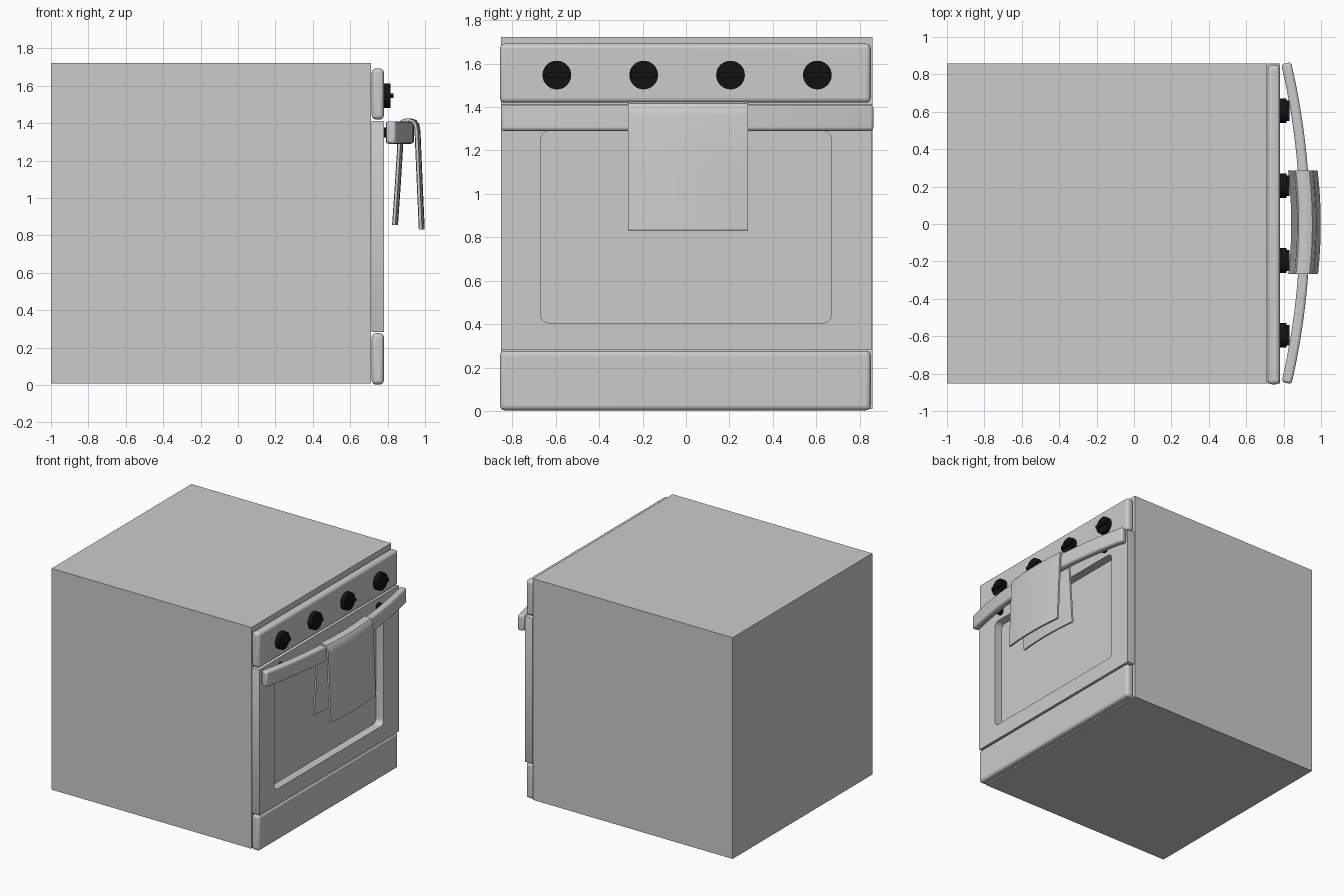
import bpy, bmesh, math
from mathutils import Matrix, Vector

if "Cube" in bpy.data.objects:
    bpy.data.objects.remove(bpy.data.objects["Cube"])

black = bpy.data.materials.new("black")
black.diffuse_color = (0.006, 0.006, 0.006, 1)
black.use_nodes = True
black.node_tree.nodes["Principled BSDF"].inputs["Base Color"].default_value = black.diffuse_color


def add_mesh(name, bm, bevel=0, segments=4, mat=None):
    bmesh.ops.recalc_face_normals(bm, faces=bm.faces)
    me = bpy.data.meshes.new(name)
    bm.to_mesh(me)
    bm.free()
    ob = bpy.data.objects.new(name, me)
    bpy.context.collection.objects.link(ob)
    if mat:
        me.materials.append(mat)
    if bevel:
        mod = ob.modifiers.new("bevel", 'BEVEL')
        mod.width, mod.segments = bevel, segments
        mod.limit_method = 'ANGLE'
    bpy.ops.object.select_all(action='DESELECT')
    ob.select_set(True)
    bpy.context.view_layer.objects.active = ob
    bpy.ops.object.shade_smooth_by_angle(angle=math.radians(35))
    return ob


def box_bm(bm, x, y, z):
    m = Matrix.LocRotScale(
        Vector((sum(x) / 2, sum(y) / 2, sum(z) / 2)), None,
        Vector((x[1] - x[0], y[1] - y[0], z[1] - z[0])))
    bmesh.ops.create_cube(bm, size=1, matrix=m)


def box(name, x, y, z, bevel=0):
    bm = bmesh.new()
    box_bm(bm, x, y, z)
    return add_mesh(name, bm, bevel)


def disc_bm(bm, x0, x1, y, z, r, sides=32):
    m = Matrix.Translation(((x0 + x1) / 2, y, z)) @ Matrix.Rotation(math.pi / 2, 4, 'Y')
    bmesh.ops.create_cone(bm, cap_ends=True, segments=sides, radius1=r, radius2=r,
                          depth=x1 - x0, matrix=m)


def loft(name, rings, closed_ring=True, bevel=0):
    # skin equal-length closed sections and cap both ends
    bm = bmesh.new()
    vs = [[bm.verts.new(p) for p in ring] for ring in rings]
    n = len(vs[0])
    for a, b in zip(vs, vs[1:]):
        for i in range(n):
            j = (i + 1) % n
            bm.faces.new((a[i], a[j], b[j], b[i]))
    bm.faces.new(vs[0])
    bm.faces.new(vs[-1][::-1])
    return add_mesh(name, bm, bevel, 3)


# Cabinet, control panel and bottom drawer
box("oven_body", (-1, 0.712), (-0.853, 0.858), (0.008, 1.722))
box("control_panel", (0.715, 0.78), (-0.857, 0.851), (1.42, 1.692), 0.022)
box("bottom_drawer", (0.715, 0.78), (-0.857, 0.851), (0.003, 0.277), 0.022)


# Door frame with rounded window opening
def rounded_rect(x0, x1, y0, y1, r, n=6):
    pts = []
    corners = [(x1 - r, y1 - r), (x0 + r, y1 - r), (x0 + r, y0 + r), (x1 - r, y0 + r)]
    for k, (cx, cy) in enumerate(corners):
        for i in range(n + 1):
            a = math.pi / 2 * (k + i / n)
            pts.append((cx + r * math.cos(a), cy + r * math.sin(a)))
    return pts


cu = bpy.data.curves.new("oven_door", 'CURVE')
cu.dimensions, cu.fill_mode, cu.extrude = '2D', 'BOTH', 0.0325
for loop in (rounded_rect(-0.852, 0.857, 0.283, 1.412, 0.004, 2),
             rounded_rect(-0.67, 0.67, 0.405, 1.29, 0.04)):
    sp = cu.splines.new('POLY')
    sp.points.add(len(loop) - 1)
    for p, (a, b) in zip(sp.points, loop):
        p.co = (a, b, 0, 1)
    sp.use_cyclic_u = True
door = bpy.data.objects.new("oven_door", cu)
bpy.context.collection.objects.link(door)
door.rotation_euler = (math.pi / 2, 0, math.pi / 2)
door.location.x = 0.7475
bpy.ops.object.select_all(action='DESELECT')
door.select_set(True)
bpy.context.view_layer.objects.active = door
bpy.ops.object.convert(target='MESH')

# Knobs with horizontal grip
for i in range(4):
    y, z = -0.595 + 0.4 * i, 1.547
    bm = bmesh.new()
    disc_bm(bm, 0.775, 0.815, y, z, 0.066)
    box_bm(bm, (0.81, 0.832), (y - 0.055, y + 0.055), (z - 0.012, z + 0.012))
    add_mesh(f"knob_{i + 1}", bm, mat=black)

# Bowed handle bar
SAG = 0.1


def bow(y):
    return -SAG * (y / 0.857) ** 2


rings = []
for i in range(33):
    y = -0.85 + 1.71 * i / 32
    slope = -2 * SAG * y / 0.857 ** 2
    nrm = Vector((1, -slope, 0)).normalized() * 0.027
    c = Vector((0.914 + bow(y), y, 0))
    rings.append([c + s * nrm + Vector((0, 0, z))
                  for s, z in ((-1, 1.29), (1, 1.29), (1, 1.41), (-1, 1.41))])
loft("door_handle", rings, bevel=0.015)

# Handle mounting posts
for side, y in (("left", -0.6), ("right", 0.6)):
    bm = bmesh.new()
    disc_bm(bm, 0.775, 0.87 + bow(y), y, 1.35, 0.027, 24)
    add_mesh(f"handle_post_{side}", bm, mat=black)

# Towel draped over the handle
path = [(0.848, 0.855), (0.862, 1.06), (0.874, 1.25), (0.879, 1.38), (0.887, 1.405),
        (0.903, 1.416), (0.928, 1.418), (0.949, 1.411), (0.962, 1.393), (0.968, 1.36),
        (0.979, 1.1), (0.991, 0.832)]
pv = [Vector(p) for p in path]
outer, inner = [], []
for i, p in enumerate(pv):
    d = (pv[min(i + 1, len(pv) - 1)] - pv[max(i - 1, 0)]).normalized()
    n = Vector((-d.y, d.x)) * 0.0075
    outer.append(p + n)
    inner.append(p - n)
section = outer + inner[::-1]
rings = []
for i in range(13):
    y = -0.266 + 0.552 * i / 12
    rings.append([(p.x + bow(y) * 1.5, y, p.y) for p in section])
loft("towel", rings)
